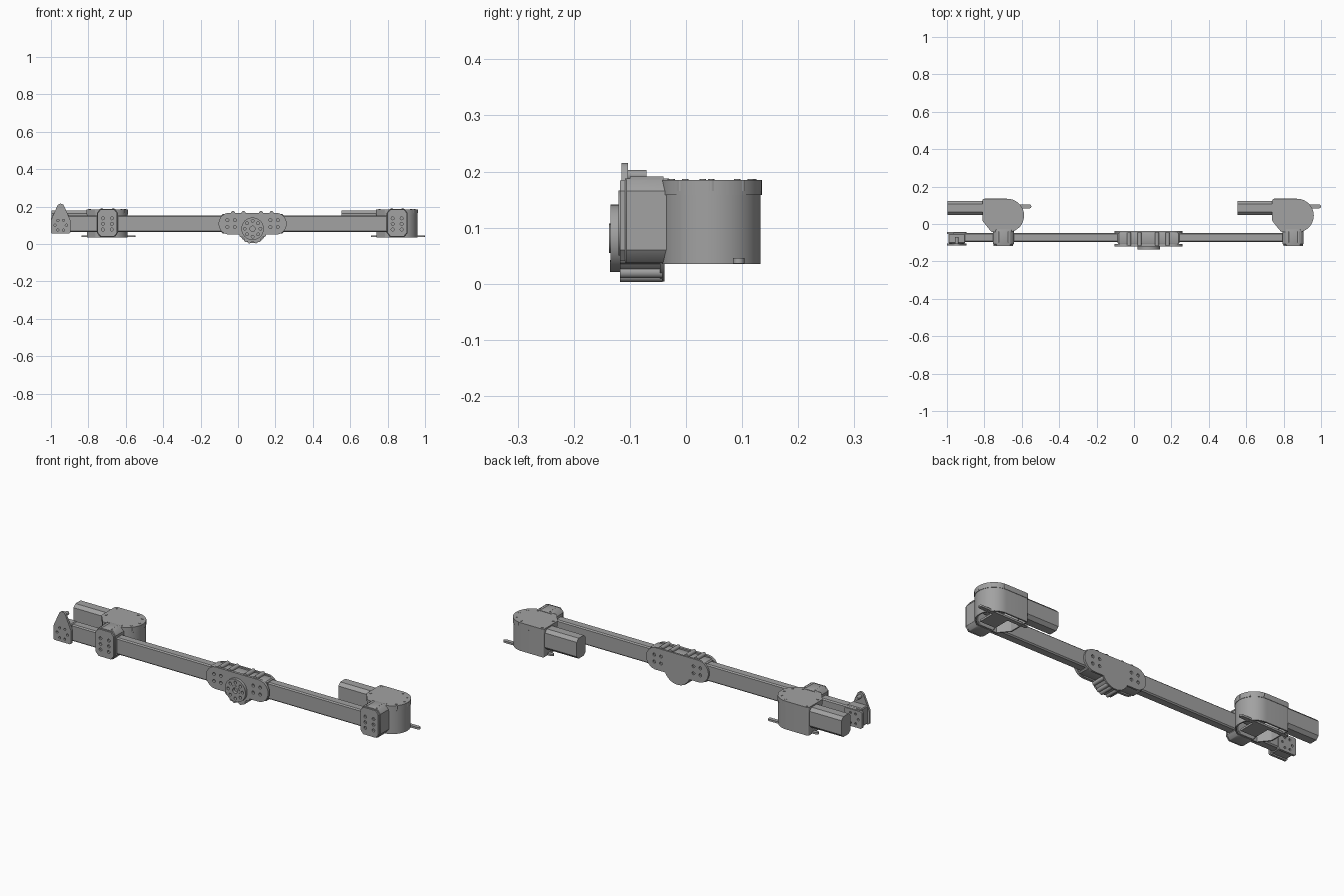
import bpy
from math import cos, sin, pi, radians
from mathutils import Matrix, Vector
from mathutils.geometry import convex_hull_2d

cube = bpy.data.objects.get("Cube")
if cube:
    bpy.data.objects.remove(cube, do_unlink=True)

GREY = (0.36, 0.36, 0.36, 1)
metal = bpy.data.materials.new("mid grey")
metal.use_nodes = True
metal.diffuse_color = GREY
metal.node_tree.nodes["Principled BSDF"].inputs["Base Color"].default_value = GREY


def circle(x, y, r, n=32):
    return [(x + r * cos(2 * pi * i / n), y + r * sin(2 * pi * i / n)) for i in range(n)]


def hull(*discs):
    """Outline wrapped around discs (x, y, radius); radius 0 is a corner."""
    pts = []
    for x, y, r in discs:
        pts += circle(x, y, r, 48) if r else [(x, y)]
    pts = [Vector(p) for p in pts]
    return [pts[i] for i in convex_hull_2d(pts)]


def extrude(name, loops, low, high, axis="Y", bevel=0):
    """Extrude an outline (first loop) with holes (other loops) along an axis."""
    curve = bpy.data.curves.new(name, "CURVE")
    curve.dimensions = "2D"
    curve.fill_mode = "BOTH"
    curve.extrude = (high - low) / 2
    for loop in loops:
        spline = curve.splines.new("POLY")
        spline.points.add(len(loop) - 1)
        for point, p in zip(spline.points, loop):
            point.co = (p[0], p[1], 0, 1)
        spline.use_cyclic_u = True
    temp = bpy.data.objects.new(name + "_outline", curve)
    mesh = bpy.data.meshes.new_from_object(temp)
    bpy.data.objects.remove(temp)
    bpy.data.curves.remove(curve)
    mid = (low + high) / 2
    if axis == "Y":
        mesh.transform(Matrix.Translation((0, mid, 0)) @ Matrix.Rotation(pi / 2, 4, "X"))
    elif axis == "X":
        mesh.transform(Matrix.Translation((mid, 0, 0)) @ Matrix(
            ((0, 0, 1, 0), (1, 0, 0, 0), (0, 1, 0, 0), (0, 0, 0, 1))))
    else:
        mesh.transform(Matrix.Translation((0, 0, mid)))
    mesh.name = name
    mesh.materials.clear()
    mesh.materials.append(metal)
    obj = bpy.data.objects.new(name, mesh)
    bpy.context.collection.objects.link(obj)
    # Weld caps to sides so bevels and normals behave
    weld = obj.modifiers.new("weld", "WELD")
    weld.merge_threshold = 0.00005
    if bevel:
        mod = obj.modifiers.new("bevel", "BEVEL")
        mod.width = bevel
        mod.segments = 1
        mod.limit_method = "ANGLE"
        mod.angle_limit = radians(40)
    bpy.ops.object.select_all(action="DESELECT")
    obj.select_set(True)
    bpy.context.view_layer.objects.active = obj
    bpy.ops.object.convert(target="MESH")
    bpy.ops.object.shade_smooth_by_angle(angle=radians(30))
    return obj


def box(name, x, y, z, bevel=0):
    corners = [(x[0], z[0]), (x[1], z[0]), (x[1], z[1]), (x[0], z[1])]
    return extrude(name, [corners], y[0], y[1], "Y", bevel)


def holes(xs, zs, r):
    return [circle(x, z, r, 16) for x in xs for z in zs]


# Long rail
box("rail", (-0.97, 0.89), (-0.096, -0.048), (0.064, 0.152), 0.006)


def drive_unit(side, cx):
    # Bracket clamped around the rail
    def outline(inset):
        w, t = 0.056 - inset, 0.04 - inset
        return [(cx - w, 0.06), (cx - t, 0.037 + inset), (cx + t, 0.037 + inset), (cx + w, 0.06),
                (cx + w, 0.165), (cx + t, 0.188 - inset), (cx - t, 0.188 - inset), (cx - w, 0.165)]
    extrude(side + "_bracket", [outline(0)], -0.109, -0.03, bevel=0.003)
    bolt_holes = holes((cx - 0.024, cx + 0.024), (0.077, 0.107, 0.137), 0.008)
    extrude(side + "_bracket_plate", [outline(0.004)] + bolt_holes, -0.118, -0.108)
    for sx in (-0.03, 0.03):
        extrude(side + "_bracket_rib", [circle(cx + sx, 0.182, 0.009, 16)], -0.1, -0.04)

    # Gearbox housing: open shell below, solid lid above
    def shell(r):
        return hull((cx + 0.02, 0.045, 0.088 + r), (cx - 0.102, 0.125, 0.008 + r),
                    (cx - 0.102, 0.02, 0.008 + r), (cx - 0.06, -0.032, 0.008 + r))
    extrude(side + "_housing", [shell(0), shell(-0.007)], 0.035, 0.16, "Z")
    extrude(side + "_lid", [shell(0.002)], 0.158, 0.185, "Z", 0.006)

    # Lid screws and edge clips
    for a in range(-80, 100, 40):
        dx, dy = cos(radians(a)), sin(radians(a))
        extrude(side + "_lid_screw", [circle(cx + 0.02 + 0.072 * dx, 0.045 + 0.072 * dy, 0.006, 12)],
                0.18, 0.187, "Z")
        extrude(side + "_lid_clip", [circle(cx + 0.02 + 0.084 * dx, 0.045 + 0.084 * dy, 0.007, 12)],
                0.165, 0.184, "Z")
    for y in (0.03, 0.12):
        extrude(side + "_lid_screw", [circle(cx - 0.095, y, 0.006, 12)], 0.18, 0.187, "Z")

    # Gear and shaft inside the open base
    extrude(side + "_gear", [circle(cx + 0.02, 0.045, 0.06)], 0.09, 0.12, "Z")
    extrude(side + "_gear_shaft", [circle(cx + 0.02, 0.045, 0.02)], 0.04, 0.17, "Z")

    # Release lever under the housing
    extrude(side + "_lever", [hull((cx - 0.13, 0.09, 0.01), (cx + 0.139, 0.094, 0.01))], 0.036, 0.046, "Z")
    box(side + "_lever_base", (cx - 0.03, cx + 0.06), (-0.005, 0.095), (0.036, 0.046))

    # Motor with chamfered corners
    y0, y1, z0, z1, c = 0.048, 0.123, 0.07, 0.178, 0.016
    section = [(y0 + c, z0), (y1 - c, z0), (y1, z0 + c), (y1, z1 - c),
               (y1 - c, z1), (y0 + c, z1), (y0, z1 - c), (y0, z0 + c)]
    extrude(side + "_motor", [section], cx - 0.298, cx - 0.1, "X")


drive_unit("right", -0.698)
drive_unit("left", 0.851)

# Central carriage clamped on the rail
MID, AXLE = 0.078, 0.081
side_holes = holes((MID - 0.135, MID - 0.095, MID + 0.095, MID + 0.135), (0.09, 0.127), 0.008)
plate = hull((MID - 0.124, 0.108, 0.058), (MID + 0.124, 0.108, 0.058))
box("carriage_body", (MID - 0.165, MID + 0.165), (-0.107, -0.046), (0.055, 0.16), 0.006)
extrude("carriage_front_plate", [plate] + side_holes, -0.12, -0.106)
extrude("carriage_back_plate", [plate] + side_holes, -0.048, -0.038)
extrude("carriage_lobe", [circle(MID, AXLE, 0.07, 48)], -0.118, -0.042)
extrude("carriage_back_lobe", [circle(MID, AXLE, 0.077, 48)], -0.046, -0.038)

# Clamp ribs along the top and around the lobe
for dx in (-0.105, -0.048, 0.045, 0.102):
    extrude("top_rib", [circle(MID + dx, 0.165, 0.011, 16)], -0.114, -0.045)
for a in (-150, -120, -105, -75, -60, -30):
    extrude("lobe_rib", [circle(MID + 0.07 * cos(radians(a)), AXLE + 0.07 * sin(radians(a)), 0.0105, 16)],
            -0.118, -0.042)

# Round hub on the front of the carriage
ring = [circle(MID + 0.042 * cos(k * pi / 4), AXLE + 0.042 * sin(k * pi / 4), 0.0075, 14) for k in range(8)]
extrude("hub", [circle(MID, AXLE, 0.06, 48), circle(MID, AXLE, 0.014)] + ring, -0.135, -0.117)
extrude("hub_collar", [circle(MID, AXLE, 0.026), circle(MID, AXLE, 0.014)], -0.137, -0.13)

# End bracket with a raised ear
END = -0.948
body = hull((END - 0.042, 0.065, 0.01), (END + 0.042, 0.065, 0.01),
            (END + 0.042, 0.135, 0.01), (END - 0.042, 0.135, 0.01))
ear = hull((END - 0.042, 0.065, 0.01), (END + 0.042, 0.065, 0.01), (END + 0.042, 0.125, 0.01),
           (END - 0.042, 0.125, 0.01), (END, 0.195, 0.02))
bolt_ring = [circle(END + 0.03 * cos(k * pi / 3), 0.1 + 0.03 * sin(k * pi / 3), 0.006, 14) for k in range(6)]
extrude("end_plate_front", [ear] + bolt_ring, -0.115, -0.103)
extrude("end_plate_back", [body] + bolt_ring, -0.054, -0.042)
box("end_block", (END - 0.045, END + 0.045), (-0.104, -0.053), (0.06, 0.156), 0.004)
extrude("ear_pin", [circle(END, 0.193, 0.01, 20)], -0.104, -0.07)
